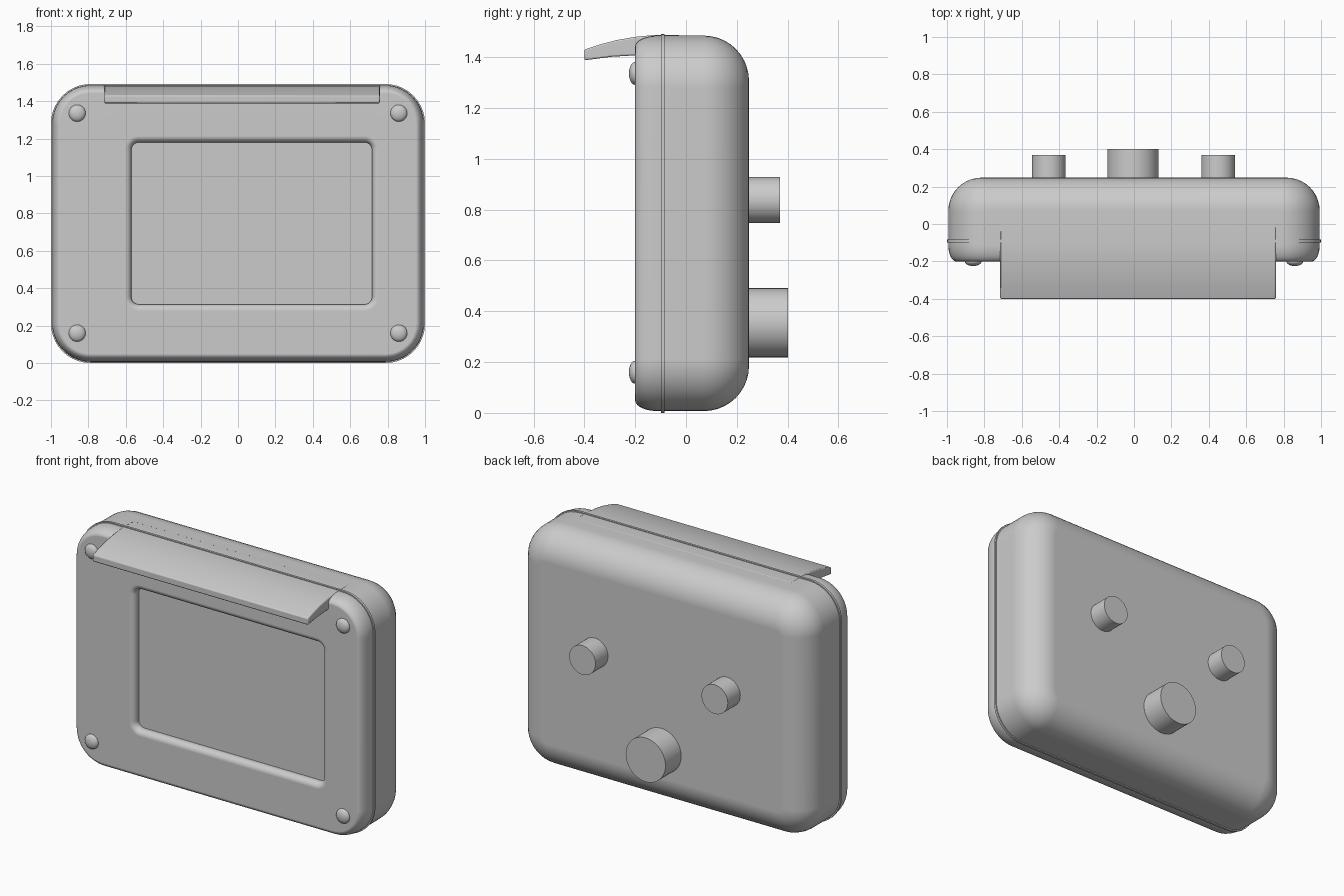
import bpy, bmesh
from math import sin, cos, pi, radians
from mathutils import Matrix

cube = bpy.data.objects.get("Cube")
if cube:
    bpy.data.objects.remove(cube, do_unlink=True)

GREY = (0.6, 0.6, 0.6, 1)
mat = bpy.data.materials.new("plain grey")
mat.use_nodes = True
mat.diffuse_color = GREY
mat.node_tree.nodes["Principled BSDF"].inputs["Base Color"].default_value = GREY

MID_Z = 0.746


def finish(name, bm, angle=35):
    """Turn a bmesh into a smooth object with sharp edges kept."""
    bmesh.ops.recalc_face_normals(bm, faces=bm.faces)
    me = bpy.data.meshes.new(name)
    bm.to_mesh(me)
    bm.free()
    me.materials.append(mat)
    me.shade_smooth()
    me.set_sharp_from_angle(angle=radians(angle))
    ob = bpy.data.objects.new(name, me)
    bpy.context.collection.objects.link(ob)
    weighted = ob.modifiers.new("even shading", 'WEIGHTED_NORMAL')
    weighted.keep_sharp = True
    return ob


def ring(bm, y, half_w, half_h, r, cx=0, cz=MID_Z, steps=10):
    """Rounded rectangle of vertices in the plane at depth y."""
    verts = []
    for k, (sx, sz) in enumerate([(1, 1), (-1, 1), (-1, -1), (1, -1)]):
        for i in range(steps + 1):
            a = (k + i / steps) * pi / 2
            verts.append(bm.verts.new((cx + sx * (half_w - r) + r * cos(a), y,
                                       cz + sz * (half_h - r) + r * sin(a))))
    return verts


def loft(bm, rings, closed=False):
    pairs = list(zip(rings, rings[1:]))
    if closed:
        pairs.append((rings[-1], rings[0]))
    for a, b in pairs:
        for i in range(len(a)):
            j = (i + 1) % len(a)
            bm.faces.new((a[i], a[j], b[j], b[i]))
    if not closed:
        bm.faces.new(rings[0])
        bm.faces.new(rings[-1])


# Case: rounded back, straight sides, soft front edge, recessed window
HALF_W, HALF_H, CORNER = 0.993, 0.739, 0.205
bm = bmesh.new()
rings = []


def case_ring(y, inset):
    rings.append(ring(bm, y, HALF_W - inset, HALF_H - inset, CORNER - inset))


quarter = [i / 10 * pi / 2 for i in range(11)]
for a in quarter:
    case_ring(0.07 + 0.178 * cos(a), 0.178 * (1 - sin(a)))
for a in quarter:
    case_ring(-0.11 - 0.09 * sin(a), 0.042 * (1 - cos(a)))
for a in quarter:
    lip = 0.035 * (1 - sin(a))
    rings.append(ring(bm, -0.165 - 0.035 * cos(a), 0.643 + lip, 0.433 + lip,
                      0.04 + lip, cx=0.073, cz=0.747))
rings.append(ring(bm, -0.155, 0.643, 0.433, 0.04, cx=0.073, cz=0.747))
loft(bm, rings)
finish("case", bm)

# Thin seam band around the case
bm = bmesh.new()
loft(bm, [ring(bm, y, HALF_W + d, HALF_H + d, CORNER + d)
          for y, d in ((-0.098, -0.02), (-0.098, 0.007),
                       (-0.084, 0.007), (-0.084, -0.02))], closed=True)
finish("seam_band", bm)

# Hood over the window: curved profile extruded sideways
top = [(-0.4, 1.43), (-0.34, 1.45), (-0.27, 1.468), (-0.2, 1.48),
       (-0.12, 1.488), (0.0, 1.486)]
under = [(0.0, 1.42), (-0.19, 1.408), (-0.29, 1.402), (-0.4, 1.388)]
bm = bmesh.new()
ends = [[bm.verts.new((x, y, z)) for y, z in top + under] for x in (-0.716, 0.758)]
loft(bm, ends)
hood = finish("hood", bm, 30)
bevel = hood.modifiers.new("soft edges", 'BEVEL')
bevel.width, bevel.segments = 0.006, 2
bevel.limit_method = 'ANGLE'
bevel.angle_limit = radians(40)

# Domed corner screws
for side, x in (("left", 0.86), ("right", -0.86)):
    for level, z in (("upper", 1.336), ("lower", 0.16)):
        bm = bmesh.new()
        bmesh.ops.create_uvsphere(bm, u_segments=32, v_segments=16, radius=0.045)
        bmesh.ops.scale(bm, vec=(1, 0.55, 1), verts=bm.verts)
        bmesh.ops.translate(bm, vec=(x, -0.2, z), verts=bm.verts)
        finish(f"{level}_{side}_screw", bm)


# Round posts on the back
def post(name, x, z, radius, y_end):
    bm = bmesh.new()
    y_start = 0.2
    bmesh.ops.create_cone(bm, cap_ends=True, segments=48, radius1=radius,
                          radius2=radius, depth=y_end - y_start)
    bmesh.ops.rotate(bm, matrix=Matrix.Rotation(pi / 2, 3, 'X'), verts=bm.verts)
    bmesh.ops.translate(bm, vec=(x, (y_start + y_end) / 2, z), verts=bm.verts)
    finish(name, bm)


post("left_post", 0.45, 0.838, 0.09, 0.37)
post("right_post", -0.455, 0.838, 0.09, 0.37)
post("large_post", -0.005, 0.355, 0.136, 0.402)
